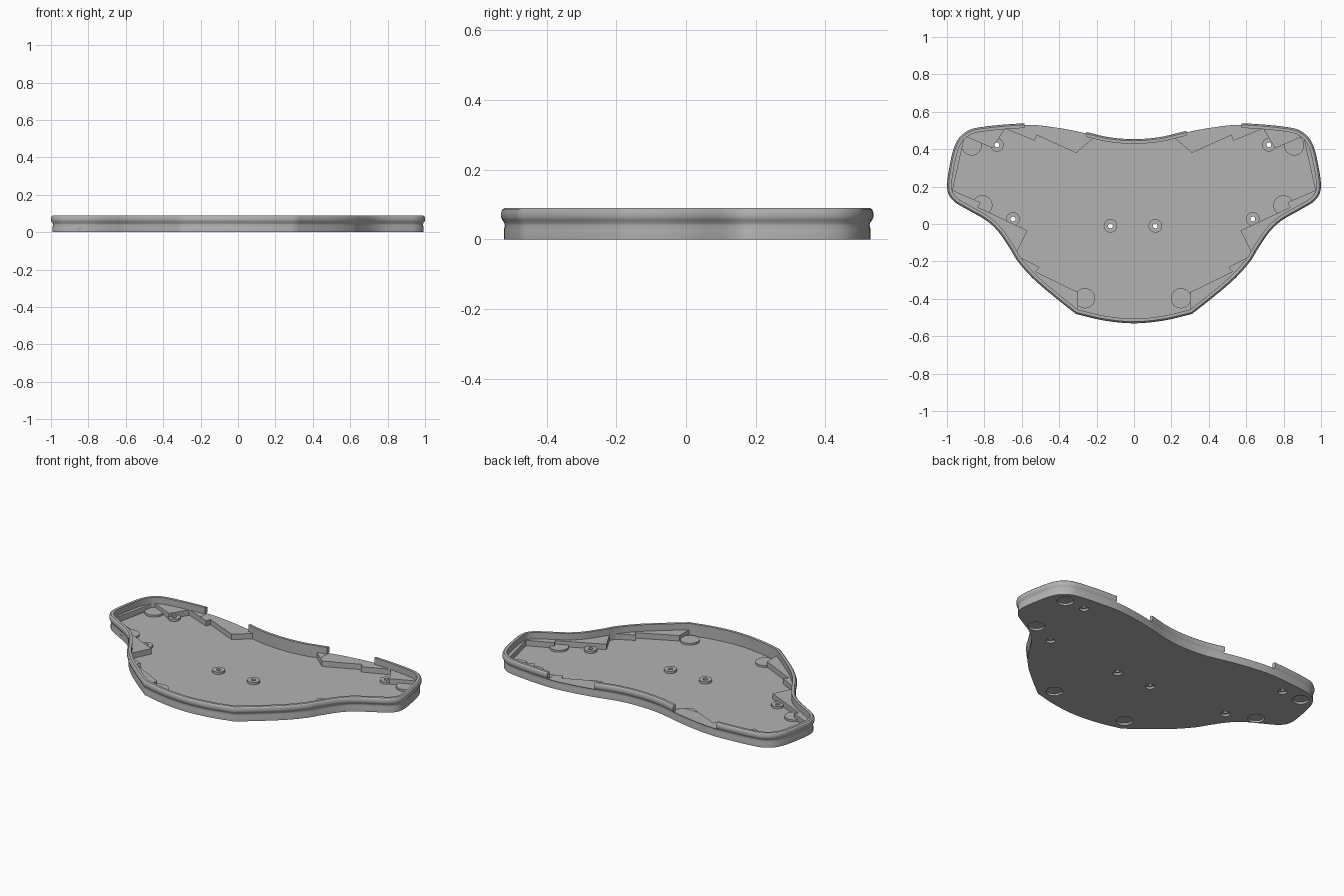
import bpy, bmesh, math
from mathutils import Vector

cube = bpy.data.objects.get("Cube")
if cube:
    bpy.data.objects.remove(cube, do_unlink=True)

grey = bpy.data.materials.new("plain grey")
grey.use_nodes = True
COLOUR = (0.45, 0.45, 0.45, 1)
grey.diffuse_color = COLOUR
grey.node_tree.nodes["Principled BSDF"].inputs["Base Color"].default_value = COLOUR

FLOOR, LEDGE, TOP = 0.016, 0.05, 0.09
SHIFT = -0.006  # the fittings sit slightly to one side


def loft(name, rings):
    """Closed solid through rings of equal length."""
    bm = bmesh.new()
    loops = [[bm.verts.new(p) for p in ring] for ring in rings]
    for a, b in zip(loops, loops[1:]):
        for i in range(len(a)):
            j = (i + 1) % len(a)
            bm.faces.new((a[i], a[j], b[j], b[i]))
    bm.faces.new(loops[0][::-1])
    bm.faces.new(loops[-1])
    bmesh.ops.recalc_face_normals(bm, faces=bm.faces)
    mesh = bpy.data.meshes.new(name)
    bm.to_mesh(mesh)
    bm.free()
    mesh.materials.append(grey)
    obj = bpy.data.objects.new(name, mesh)
    bpy.context.collection.objects.link(obj)
    return obj


def prism(name, points, z0, z1):
    return loft(name, [[(p[0], p[1], z) for p in points] for z in (z0, z1)])


def disc(name, x, y, r, z0, z1, sides=32):
    turn = 2 * math.pi / sides
    return prism(name, [(x + r * math.cos(i * turn), y + r * math.sin(i * turn))
                        for i in range(sides)], z0, z1)


def combine(target, tool, operation):
    """Apply a boolean and remove the tool."""
    tool.hide_render = True
    mod = target.modifiers.new("cut", "BOOLEAN")
    mod.operation, mod.object, mod.solver = operation, tool, "EXACT"
    graph = bpy.context.evaluated_depsgraph_get()
    graph.update()
    mesh = bpy.data.meshes.new_from_object(target.evaluated_get(graph))
    target.modifiers.clear()
    target.data = mesh
    bpy.data.objects.remove(tool, do_unlink=True)


def spline(points, steps=6):
    """Smooth open curve through the points, without the last one."""
    p = [Vector(q) for q in points]
    p = [2 * p[0] - p[1]] + p + [2 * p[-1] - p[-2]]
    out = []
    for a, b, c, d in zip(p, p[1:], p[2:], p[3:]):
        for k in range(steps):
            t = k / steps
            out.append(0.5 * (2 * b + (c - a) * t + (2 * a - 5 * b + 4 * c - d) * t * t
                              + (3 * b - a - 3 * c + d) * t ** 3))
    return out


def mirrored(half):
    return half + [(-x, y) for x, y in reversed(half) if x > 0]


def offset(points, d):
    """Move a counter-clockwise outline outwards by d."""
    out = []
    for i, p in enumerate(points):
        t = (points[(i + 1) % len(points)] - points[i - 1]).normalized()
        out.append(p + d * Vector((t.y, -t.x)))
    return out


# Outline: side and back as one curve, the front as another, corners sharp
side = [(0.31, -0.48), (0.43, -0.385), (0.54, -0.29), (0.62, -0.2), (0.66, -0.135),
        (0.725, -0.04), (0.79, 0.02), (0.885, 0.075), (0.965, 0.125), (0.998, 0.19),
        (0.985, 0.31), (0.955, 0.425), (0.905, 0.487), (0.82, 0.517), (0.58, 0.537),
        (0.42, 0.523), (0.28, 0.497), (0.14, 0.464), (0, 0.453)]
front = [(-0.31, -0.48), (-0.16, -0.515), (0, -0.53), (0.16, -0.515), (0.31, -0.48)]
outline = spline(mirrored(side)) + spline(front)

# Tray body with a waisted, rounded outer wall
wall_profile = [(0, -0.007), (0.028, -0.007), (0.04, -0.01), (0.048, -0.008), (0.056, -0.002),
                (0.064, 0.001), (0.076, 0.001), (0.085, -0.002), (TOP, -0.008)]
tray = loft("tray", [[(p.x, p.y, z) for p in offset(outline, d)] for z, d in wall_profile])
combine(tray, prism("cavity", offset(outline, -0.024), FLOOR, 0.2), "DIFFERENCE")

# Stepped inner ledge with a zigzag pocket
zigzag = [(0.3, -0.7), (0.3, -0.365), (0.525, -0.255), (0.505, -0.23), (0.635, -0.165),
          (0.57, -0.035), (0.835, 0.09), (0.82, 0.115), (0.97, 0.18), (0.905, 0.47),
          (0.755, 0.405), (0.69, 0.51), (0.53, 0.445), (0.52, 0.475), (0.31, 0.38),
          (0.205, 0.47), (0.205, 0.7)]
ledge = prism("ledge", offset(outline, -0.018), FLOOR / 2, LEDGE)
combine(ledge, prism("pocket", mirrored(zigzag), -0.1, 0.2), "DIFFERENCE")
combine(tray, ledge, "UNION")

# Two lowered stretches of the back wall
for x0, x1 in ((-0.585, -0.255), (0.28, 0.575)):
    box = [(x0, 0.41), (x1, 0.41), (x1, 0.7), (x0, 0.7)]
    combine(tray, prism("notch", box, LEDGE - 0.001, 0.2), "DIFFERENCE")

# Foot pads: raised inside, recessed underneath
feet = [(0.862, 0.42), (0.805, 0.1), (0.257, -0.397)]
screws = [(0.727, 0.423), (0.641, 0.027), (0.12, -0.01)]
for s in (-1, 1):
    for x, y in feet:
        px = s * x + SHIFT
        combine(tray, disc("foot_pad", px, y, 0.054, FLOOR / 2, 0.028), "UNION")
        combine(tray, disc("foot_recess", px, y, 0.047, -0.1, 0.012), "DIFFERENCE")
    # Screw bosses with through holes and counterbores
    for x, y in screws:
        px = s * x + SHIFT
        combine(tray, disc("boss", px, y, 0.036, FLOOR / 2, 0.03), "UNION")
        combine(tray, disc("counterbore", px, y, 0.026, -0.1, 0.013), "DIFFERENCE")
        combine(tray, disc("screw_hole", px, y, 0.013, -0.1, 0.2), "DIFFERENCE")

bpy.ops.object.select_all(action="DESELECT")
tray.select_set(True)
bpy.context.view_layer.objects.active = tray
bpy.ops.object.shade_smooth_by_angle(angle=math.radians(30))
